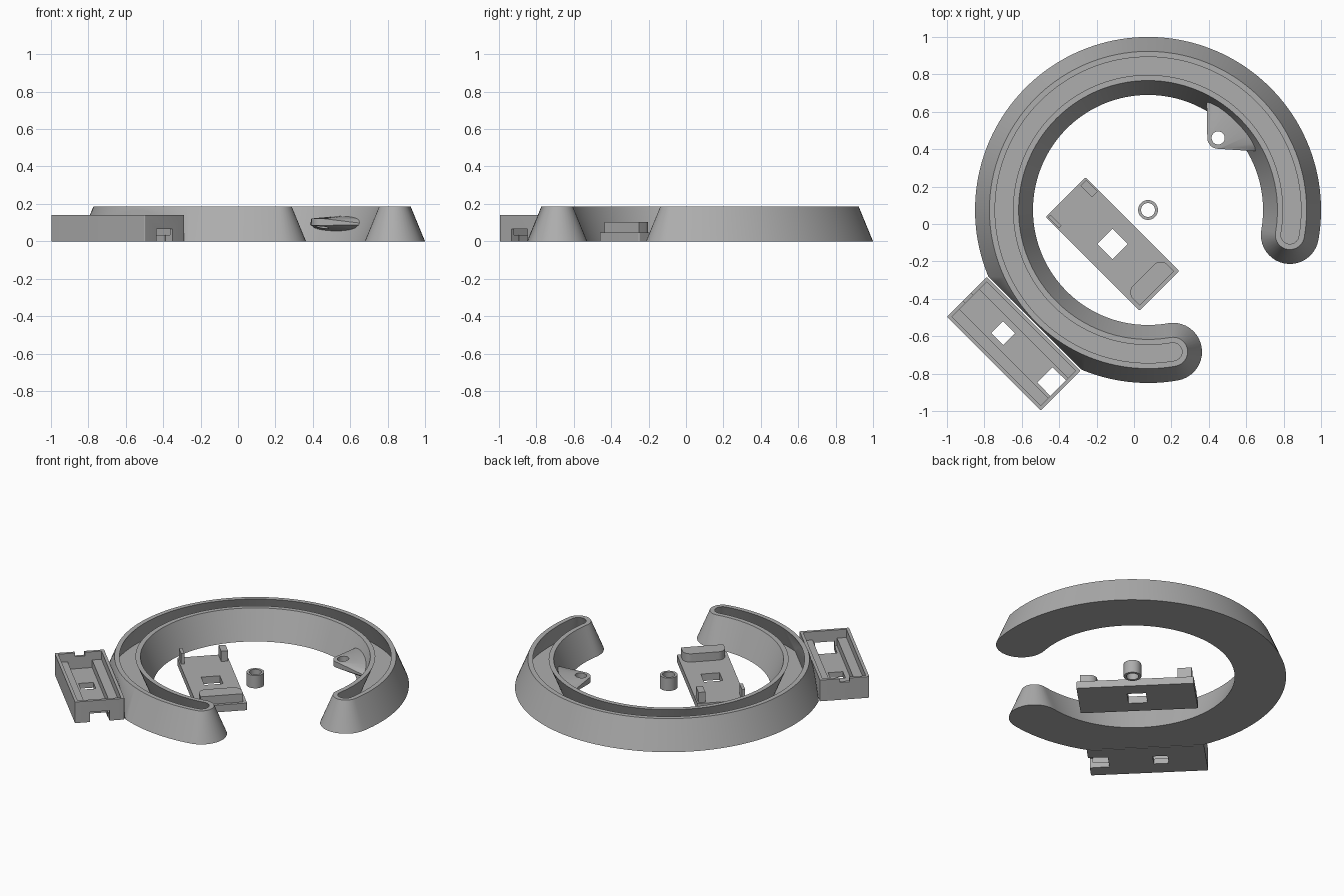
import bpy, bmesh, math
from math import cos, sin, pi, radians
from mathutils import Matrix, Vector

if "Cube" in bpy.data.objects:
    bpy.data.objects.remove(bpy.data.objects["Cube"])

grey = bpy.data.materials.new("plain_grey")
grey.use_nodes = True
COLOUR = (0.42, 0.42, 0.42, 1)
grey.diffuse_color = COLOUR
grey.node_tree.nodes["Principled BSDF"].inputs["Base Color"].default_value = COLOUR

CENTRE = Vector((0.075, 0.075, 0))
PATH_R, HEIGHT = 0.77, 0.187


def finish(bm, name):
    bmesh.ops.recalc_face_normals(bm, faces=bm.faces)
    mesh = bpy.data.meshes.new(name)
    bm.to_mesh(mesh)
    bm.free()
    mesh.materials.append(grey)
    obj = bpy.data.objects.new(name, mesh)
    bpy.context.collection.objects.link(obj)
    return obj


def combine(obj, other, operation="DIFFERENCE"):
    """Apply a boolean and discard the tool object."""
    mod = obj.modifiers.new("cut", "BOOLEAN")
    mod.operation, mod.solver, mod.object = operation, "EXACT", other
    bpy.context.view_layer.objects.active = obj
    bpy.ops.object.modifier_apply(modifier=mod.name)
    bpy.data.objects.remove(other)


def smooth(obj):
    bpy.ops.object.select_all(action="DESELECT")
    obj.select_set(True)
    bpy.context.view_layer.objects.active = obj
    bpy.ops.object.shade_smooth_by_angle(angle=radians(30))


def loft(name, sections):
    """Skin matching closed outlines given as (points, z)."""
    bm = bmesh.new()
    loops = [[bm.verts.new((x, y, z)) for x, y in pts] for pts, z in sections]
    for low, high in zip(loops, loops[1:]):
        for i in range(len(low)):
            j = (i + 1) % len(low)
            bm.faces.new((low[i], low[j], high[j], high[i]))
    bm.faces.new(loops[0][::-1])
    bm.faces.new(loops[-1])
    return finish(bm, name)


def circle(x, y, r, count=48):
    return [(x + r * cos(2 * pi * i / count), y + r * sin(2 * pi * i / count))
            for i in range(count)]


def c_outline(w, start=radians(-10), end=radians(280), steps=120, cap=20):
    """Outline of an open ring with round ends, w either side of its path."""
    pts = []
    for k in range(steps + 1):
        a = start + (end - start) * k / steps
        pts.append(((PATH_R + w) * cos(a), (PATH_R + w) * sin(a)))
    for k in range(1, cap):
        a = end + pi * k / cap
        pts.append((PATH_R * cos(end) + w * cos(a), PATH_R * sin(end) + w * sin(a)))
    for k in range(steps + 1):
        a = end + (start - end) * k / steps
        pts.append(((PATH_R - w) * cos(a), (PATH_R - w) * sin(a)))
    for k in range(1, cap):
        a = start + pi + pi * k / cap
        pts.append((PATH_R * cos(start) + w * cos(a), PATH_R * sin(start) + w * sin(a)))
    return [(x + CENTRE.x, y + CENTRE.y) for x, y in pts]


def block(name, origin, u, v, z, bevel=0.0, edges=lambda p: True):
    """Box turned 45 degrees, given by its ranges along, across and up."""
    bm = bmesh.new()
    bmesh.ops.create_cube(bm, size=1)
    for vert in bm.verts:
        vert.co = Vector([r[0] if c < 0 else r[1] for r, c in zip((u, v, z), vert.co)])
    if bevel:
        upright = [e for e in bm.edges
                   if abs(e.verts[0].co.z - e.verts[1].co.z) > 1e-4 and edges(e.verts[0].co)]
        bmesh.ops.bevel(bm, geom=upright, offset=bevel, segments=8, profile=0.5,
                        affect="EDGES")
    bm.transform(Matrix.Translation(origin) @ Matrix.Rotation(-pi / 4, 4, "Z"))
    return finish(bm, name)


# Open ring: tapered hollow shell with a slot along its top
BOX = Vector((-0.643, -0.64, 0))
slope = (0.155 - 0.078) / HEIGHT
ring = loft("open_ring", [(c_outline(0.155), 0), (c_outline(0.078), HEIGHT)])
cavity = loft("cavity", [(c_outline(0.125 - slope * 0.03), 0.03),
                         (c_outline(0.048 - slope * 0.02), HEIGHT + 0.02)])
# Flat seat for the box, with a thickened wall behind it
combine(cavity, block("pad", BOX, (-0.6, 0.6), (-0.3, 0.185), (-0.1, 0.4)))
combine(ring, cavity)
combine(ring, block("seat", BOX, (-0.6, 0.6), (-0.3, 0.157), (-0.1, 0.4)))

# Eyelet bracket flaring into the inner wall of the ring
bm = bmesh.new()
eye = (0.45, 0.46)
for x, y in circle(*eye, 0.058, 32):
    for z in (0.085, 0.122):
        bm.verts.new((x, y, z))
for k in range(17):
    t = k / 8 - 1
    a = radians(45 + 17 * t)
    h = 0.038 * math.sqrt(1 - t * t) + 0.004
    for z in (0.092 - h, 0.092 + h):
        bm.verts.new((CENTRE.x + 0.667 * cos(a), CENTRE.y + 0.667 * sin(a), z))
hull = bmesh.ops.convex_hull(bm, input=bm.verts)
spare = {g for g in hull["geom_interior"] + hull["geom_unused"]
         if isinstance(g, bmesh.types.BMVert)}
bmesh.ops.delete(bm, geom=list(spare), context="VERTS")
bracket = finish(bm, "eyelet_bracket")
combine(bracket, loft("eye_hole", [(circle(*eye, 0.035), 0), (circle(*eye, 0.035), 0.2)]))

# Small spacer tube
spacer = loft("spacer_tube", [(circle(*CENTRE.xy, 0.053), 0), (circle(*CENTRE.xy, 0.053), 0.085)])
combine(spacer, loft("bore", [(circle(*CENTRE.xy, 0.037), -0.1), (circle(*CENTRE.xy, 0.037), 0.2)]))

# Open box: stepped pocket, floor windows, cable slot and notch
case = block("open_box", BOX, (-0.354, 0.354), (-0.151, 0.151), (0, 0.14), 0.006)
for u, v, z in [
    ((-0.335, 0.335), (-0.132, 0.132), (0.085, 0.3)),
    ((-0.335, 0.335), (-0.075, 0.075), (0.035, 0.2)),
    ((-0.125, -0.035), (-0.045, 0.045), (-0.1, 0.2)),
    ((0.235, 0.334), (-0.058, 0.058), (-0.1, 0.2)),
    ((0.3, 0.5), (-0.06, 0.06), (-0.1, 0.066)),
    ((-0.5, -0.3), (-0.03, 0.03), (0.115, 0.3)),
]:
    combine(case, block("cutter", BOX, u, v, z))

# Lid plate with a window, a rounded ridge and two tabs
LID = Vector((-0.115, -0.107, 0))
lid = block("lid_plate", LID, (-0.354, 0.354), (-0.151, 0.151), (0, 0.047), 0.008)
combine(lid, block("window", LID, (-0.057, 0.057), (-0.057, 0.057), (-0.1, 0.2)))
ridge = block("lid_ridge", LID, (0.235, 0.335), (-0.13, 0.13), (0.04, 0.102), 0.05,
              lambda p: p.x < 0.25)
wide_tab = block("lid_wide_tab", LID, (-0.342, -0.255), (0.1, 0.142), (0.04, 0.115))
thin_tab = block("lid_thin_tab", LID, (-0.345, -0.262), (-0.143, -0.123), (0.04, 0.115))

for part in (ring, bracket, spacer, case, lid, ridge, wide_tab, thin_tab):
    smooth(part)
